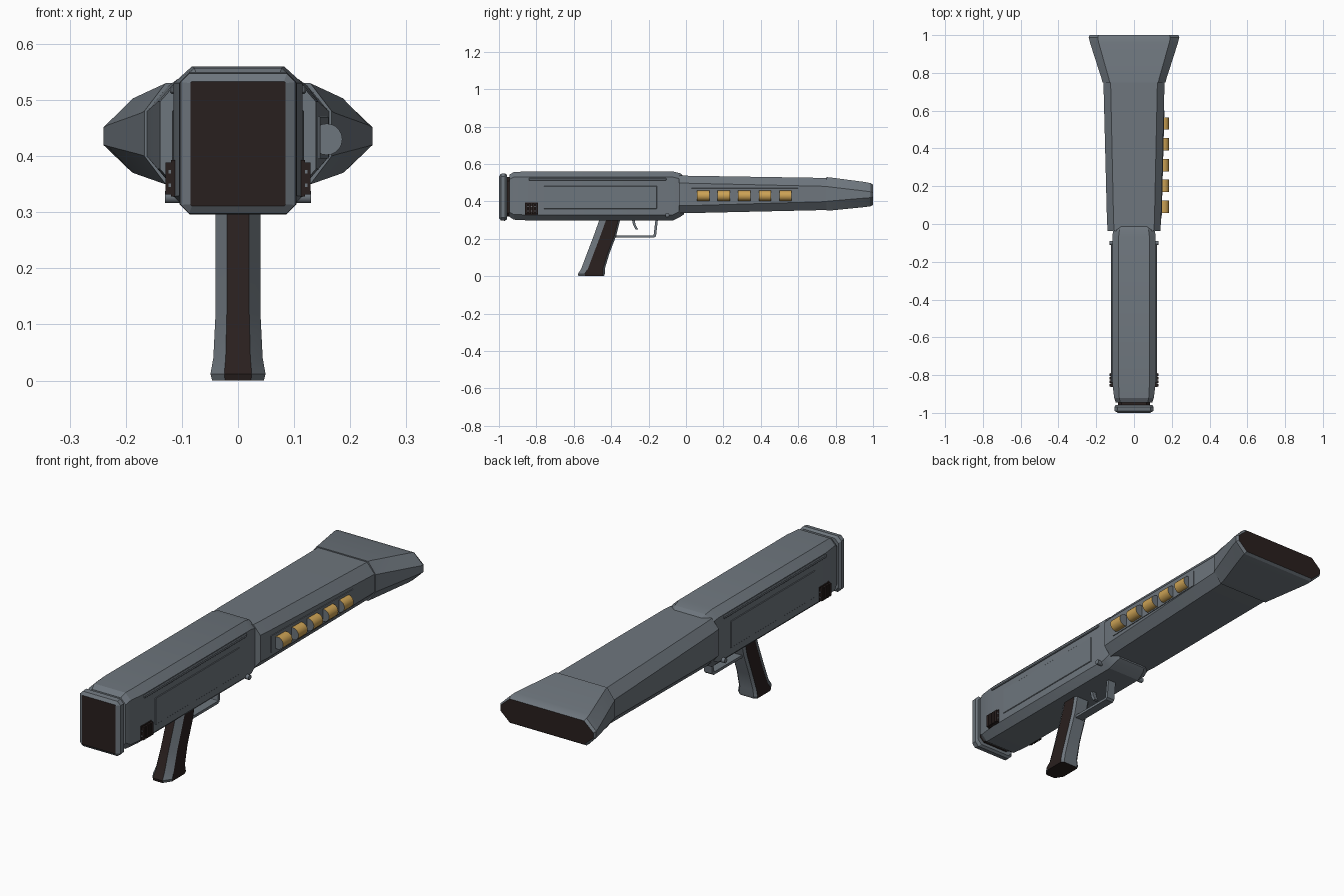
import bpy, bmesh, math
from mathutils import Vector, Matrix

if "Cube" in bpy.data.objects:
    bpy.data.objects.remove(bpy.data.objects["Cube"])


def mat(name, c):
    m = bpy.data.materials.new(name)
    m.diffuse_color = (*c, 1)
    m.use_nodes = True
    m.node_tree.nodes["Principled BSDF"].inputs["Base Color"].default_value = m.diffuse_color
    return m


GREY = mat("gunmetal grey", (0.155, 0.18, 0.205))
DARK = mat("dark brown rubber", (0.022, 0.014, 0.013))
GOLD = mat("brass", (0.60, 0.36, 0.09))


def finish(name, bm, mats, rule=None, angle=25):
    bmesh.ops.recalc_face_normals(bm, faces=bm.faces)
    bm.normal_update()
    if rule:
        for f in bm.faces:
            f.material_index = rule(f)
    me = bpy.data.meshes.new(name)
    bm.to_mesh(me)
    bm.free()
    ob = bpy.data.objects.new(name, me)
    bpy.context.collection.objects.link(ob)
    for m in mats:
        me.materials.append(m)
    bpy.ops.object.select_all(action='DESELECT')
    bpy.context.view_layer.objects.active = ob
    ob.select_set(True)
    bpy.ops.object.shade_smooth_by_angle(angle=math.radians(angle))
    return ob


def loft(name, rings, mats, rule=None):
    """Skin a list of equal rings of 3D points and cap both ends."""
    bm = bmesh.new()
    vr = [[bm.verts.new(p) for p in r] for r in rings]
    n = len(vr[0])
    for a, b in zip(vr, vr[1:]):
        for i in range(n):
            j = (i + 1) % n
            bm.faces.new((a[i], a[j], b[j], b[i]))
    bm.faces.new(vr[0])
    bm.faces.new(vr[-1])
    return finish(name, bm, mats, rule)


def octa(u, lo, hi, cu, cv):
    """Chamfered rectangle, half width u, from lo to hi."""
    return [(u - cu, lo), (u, lo + cv), (u, hi - cv), (u - cu, hi),
            (cu - u, hi), (-u, hi - cv), (-u, lo + cv), (cu - u, lo)]


def body(name, secs, mats=(GREY,), rule=None):
    return loft(name, [[(x, y, z) for x, z in octa(*s)] for y, *s in secs], mats, rule)


def box(name, x, y, z, m, bevel=0.0):
    bm = bmesh.new()
    bmesh.ops.create_cube(bm, size=1)
    for v in bm.verts:
        v.co = Vector([(a + b) / 2 + c * (b - a) for (a, b), c in zip((x, y, z), v.co)])
    if bevel:
        bmesh.ops.bevel(bm, geom=bm.edges[:], offset=bevel, segments=1, affect='EDGES')
    return finish(name, bm, (m,))


def cyl(name, loc, r, length, axis, mats, rule=None, bevel=0.0):
    bm = bmesh.new()
    rot = Matrix.Rotation(math.pi / 2, 4, 'X' if axis == 'Y' else 'Y')
    bmesh.ops.create_cone(bm, cap_ends=True, segments=20, radius1=r, radius2=r,
                          depth=length, matrix=Matrix.Translation(loc) @ rot)
    return finish(name, bm, mats, rule)


# receiver housing
body("receiver", [
    (-0.945, 0.097, 0.318, 0.542, 0.025, 0.025),
    (-0.92, 0.105, 0.302, 0.557, 0.027, 0.027),
    (-0.84, 0.115, 0.298, 0.56, 0.033, 0.03),
    (-0.07, 0.115, 0.298, 0.56, 0.033, 0.03),
    (-0.03, 0.11, 0.318, 0.55, 0.033, 0.03),
    (-0.012, 0.098, 0.33, 0.535, 0.03, 0.03)])

# butt: neck and pad with dark end face
body("butt_neck", [(-0.965, 0.085, 0.318, 0.53, 0.02, 0.02),
                   (-0.935, 0.085, 0.318, 0.53, 0.02, 0.02)], (DARK,))
body("butt_pad", [
    (-1.0, 0.085, 0.311, 0.533, 0.003, 0.003),
    (-0.99, 0.102, 0.298, 0.547, 0.015, 0.015),
    (-0.968, 0.104, 0.296, 0.55, 0.018, 0.018),
    (-0.957, 0.096, 0.304, 0.542, 0.018, 0.018)],
    (GREY, DARK), lambda f: int(f.normal.y < -0.95))

# barrel shroud and flared muzzle with dark mouth
body("barrel_shroud", [
    (-0.038, 0.139, 0.337, 0.537, 0.035, 0.04),
    (0.01, 0.143, 0.337, 0.537, 0.035, 0.04),
    (0.76, 0.162, 0.354, 0.525, 0.038, 0.045)])
body("muzzle_flare", [
    (0.75, 0.167, 0.350, 0.530, 0.038, 0.050),
    (0.77, 0.172, 0.351, 0.528, 0.039, 0.051),
    (0.96, 0.233, 0.370, 0.503, 0.046, 0.048),
    (0.988, 0.240, 0.374, 0.497, 0.048, 0.046),
    (1.0, 0.234, 0.382, 0.489, 0.047, 0.042)],
    (GREY, DARK), lambda f: int(f.normal.y > 0.95))

# shell tray following the tapered right side
loft("shell_tray", [[(x, y, z) for x, z in
      ((w - 0.02, 0.392), (w + 0.003, 0.396), (w + 0.003, 0.470), (w - 0.02, 0.474))]
      for y, w in ((0.03, 0.1435), (0.60, 0.158))], (GREY,))

# row of spare shells, grey ends
for i in range(5):
    y = 0.092 + i * 0.11
    cyl(f"shell_{i + 1}", (0.158, y, 0.43), 0.028, 0.066, 'Y', (GOLD, GREY),
        lambda f: int(abs(f.normal.y) > 0.9))

# side details, mirrored left and right
for s, side in ((1, "right"), (-1, "left")):
    def xs(a, b):
        return (a, b) if s > 0 else (-b, -a)
    box(f"side_panel_{side}", xs(0.10, 0.118), (-0.76, -0.155), (0.36, 0.482), GREY, 0.002)
    box(f"side_rail_{side}", xs(0.10, 0.121), (-0.84, -0.105), (0.511, 0.526), GREY, 0.003)
    box(f"vent_plate_{side}", xs(0.10, 0.119), (-0.862, -0.79), (0.328, 0.393), DARK)
    for k in range(4):
        y = -0.861 + k * 0.0185
        box(f"vent_slat_{side}_{k + 1}", xs(0.11, 0.129), (y, y + 0.014), (0.332, 0.389), DARK)
    for k in range(2):
        z = 0.345 + k * 0.024
        box(f"vent_bar_{side}_{k + 1}", xs(0.11, 0.124), (-0.862, -0.79), (z, z + 0.006), GREY)
    cyl(f"pivot_pin_{side}", (s * 0.115, -0.10, 0.327), 0.011, 0.03, 'X', (GREY,))
    box(f"shroud_slot_{side}", xs(0.125, 0.138), (0.04, 0.12), (0.491, 0.498), GREY)

# pistol grip: (height, rear y, front y, half width)
grip = [(0.0, -0.575, -0.438, 0.046), (0.012, -0.578, -0.434, 0.049),
        (0.04, -0.56, -0.434, 0.044), (0.12, -0.53, -0.41, 0.040),
        (0.22, -0.492, -0.372, 0.040), (0.31, -0.46, -0.350, 0.040)]


def grip_mat(f):
    """Dark sides and rear strip, grey corners, front and sole."""
    n = f.normal
    if abs(n.z) > 0.9:
        return 1
    return int(abs(n.x) > 0.9 or (abs(n.x) < 0.15 and n.y < 0))


loft("pistol_grip", [[(w * 0.5, a, z), (w, a + 0.036, z), (w, b - 0.01, z), (w * 0.75, b, z),
                      (-w * 0.75, b, z), (-w, b - 0.01, z), (-w, a + 0.036, z), (-w * 0.5, a, z)]
                     for z, a, b, w in grip], (GREY, DARK), grip_mat)

# trigger guard: bent strip swept along its side outline
outer = [(-0.40, 0.206), (-0.170, 0.206), (-0.160, 0.214), (-0.150, 0.305)]
inner = [(-0.163, 0.305), (-0.173, 0.220), (-0.176, 0.218), (-0.40, 0.218)]
bm = bmesh.new()
for (a, b), (c, d) in zip(zip(outer, outer[1:]), zip(inner[::-1], inner[::-1][1:])):
    q = [a, b, d, c]
    lo = [bm.verts.new((-0.02, *p)) for p in q]
    hi = [bm.verts.new((0.02, *p)) for p in q]
    bm.faces.new(lo)
    bm.faces.new(hi)
    for i in range(4):
        j = (i + 1) % 4
        bm.faces.new((lo[i], lo[j], hi[j], hi[i]))
bmesh.ops.remove_doubles(bm, verts=bm.verts, dist=1e-5)
inside = [f for f in bm.faces if not all(len(e.link_faces) == 2 for e in f.edges)
          and all(len(e.link_faces) > 2 for e in f.edges if abs(e.verts[0].co.x - e.verts[1].co.x) > 0.01)
          and any(abs(e.verts[0].co.x - e.verts[1].co.x) > 0.01 for e in f.edges)
          and all(len(e.link_faces) > 2 for e in f.edges)]
bmesh.ops.delete(bm, geom=inside, context='FACES_ONLY')
finish("trigger_guard", bm, (GREY,))

# trigger
loft("trigger", [[(x, y + dy, z) for x, dy in ((-0.01, 0), (0.01, 0), (0.01, 0.014), (-0.01, 0.014))]
                 for y, z in ((-0.291, 0.31), (-0.283, 0.275), (-0.27, 0.25))], (GREY,))
